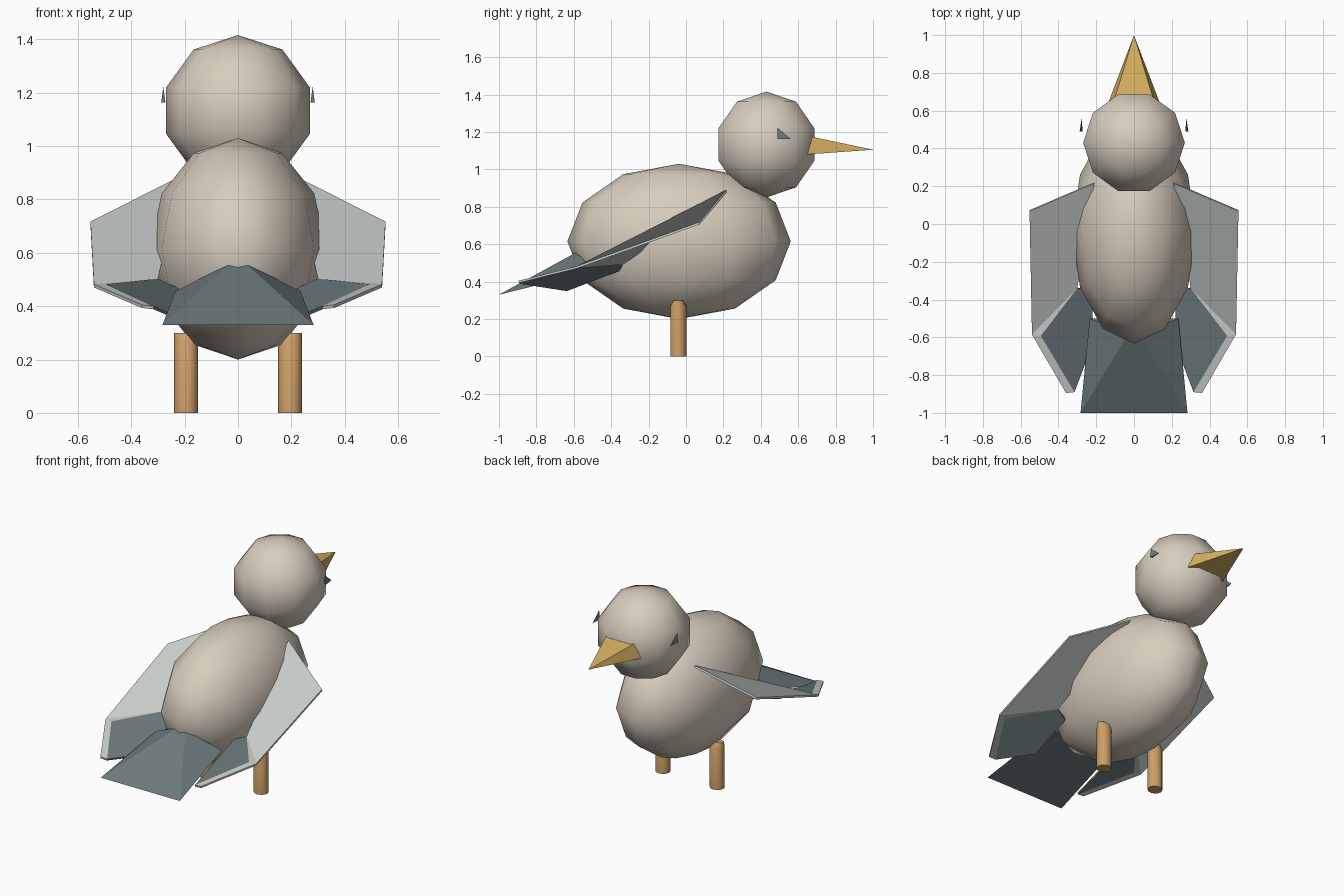
import bpy, bmesh, math
from mathutils import Matrix, Vector

cube = bpy.data.objects.get("Cube")
if cube:
    bpy.data.objects.remove(cube, do_unlink=True)


def material(name, rgb):
    m = bpy.data.materials.new(name)
    m.use_nodes = True
    m.diffuse_color = (*rgb, 1)
    m.node_tree.nodes["Principled BSDF"].inputs["Base Color"].default_value = (*rgb, 1)
    return m


CREAM = material("cream", (0.68, 0.61, 0.51))
GREY = material("light grey", (0.58, 0.62, 0.60))
SLATE = material("slate", (0.15, 0.195, 0.205))
YELLOW = material("beak yellow", (0.67, 0.43, 0.12))
ORANGE = material("leg orange", (0.61, 0.35, 0.14))


def finish(name, bm, mats, smooth=False, mirror=False):
    """Turn a bmesh into a named object, optionally mirrored across x."""
    mesh = bpy.data.meshes.new(name)
    for f in bm.faces:
        f.smooth = smooth
    bm.to_mesh(mesh)
    bm.free()
    for m in mats:
        mesh.materials.append(m)
    obj = bpy.data.objects.new(name, mesh)
    bpy.context.collection.objects.link(obj)
    if mirror:
        obj.modifiers.new("mirror", "MIRROR").use_mirror_merge = False
    return obj


def ellipsoid(name, centre, radii, segments, rings, mat):
    bm = bmesh.new()
    # quarter turn so that a corner of the outline lies on the x axis
    turn = Matrix.Rotation(math.pi / 2, 4, "Z")
    bmesh.ops.create_uvsphere(bm, u_segments=segments, v_segments=rings, radius=1, matrix=turn)
    bmesh.ops.scale(bm, vec=radii, verts=bm.verts)
    bmesh.ops.translate(bm, vec=centre, verts=bm.verts)
    return finish(name, bm, [mat], smooth=True)


def hull(name, points, mat, mirror=False):
    """Flat-faced convex solid around a few corner points."""
    bm = bmesh.new()
    for p in points:
        bm.verts.new(p)
    bmesh.ops.convex_hull(bm, input=bm.verts)
    bmesh.ops.recalc_face_normals(bm, faces=bm.faces)
    return finish(name, bm, [mat], mirror=mirror)


def both_sides(points):
    return [(s * x, y, z) for x, y, z in points for s in (1, -1)]


# Body and head
ellipsoid("body", (0, -0.037, 0.615), (0.33, 0.597, 0.415), 12, 6, CREAM)
ellipsoid("head", (0, 0.43, 1.133), (0.283, 0.283, 0.283), 10, 5, CREAM)

# Beak and tail wedges
hull("beak", [(0, 1, 1.105)] + both_sides([(0.1, 0.67, 1.175), (0.135, 0.645, 1.08)]), YELLOW)
hull("tail", both_sides([(0.03, -0.58, 0.56), (0.235, -0.5, 0.455), (0.283, -1, 0.33)]), SLATE)

# Eyes: thin slivers beside the head
hull("eyes", [(0.28, 0.49, 1.222), (0.288, 0.49, 1.163), (0.272, 0.49, 1.165),
              (0.277, 0.56, 1.163)], SLATE, mirror=True)

# Legs: short round posts, narrowed front to back at the top
bm = bmesh.new()
bmesh.ops.create_cone(bm, cap_ends=True, segments=12, radius1=1, radius2=1, depth=1)
bmesh.ops.scale(bm, vec=(0.045, 0.043, 0.27), verts=bm.verts)
bmesh.ops.translate(bm, vec=(0.195, -0.041, 0.135), verts=bm.verts)
cap = max(bm.faces, key=lambda f: f.calc_center_median().z)
top = bmesh.ops.extrude_face_region(bm, geom=[cap])["geom"]
bm.faces.remove(cap)
for v in top:
    if isinstance(v, bmesh.types.BMVert):
        v.co.z = 0.3
        v.co.y = -0.041 + (v.co.y + 0.041) * 0.55
legs = finish("legs", bm, [ORANGE], mirror=True)
bpy.context.view_layer.objects.active = legs
legs.select_set(True)
bpy.ops.object.shade_smooth_by_angle(angle=math.radians(40))
legs.select_set(False)

# Wings: twisted grey panel with a slate feather panel and a grey rim behind it
corners = {
    "shoulder": (0.21, 0.215, 0.89), "elbow": (0.553, 0.068, 0.717),
    "wrist": (0.54, -0.585, 0.482), "tip": (0.36, -0.895, 0.405),
    "seam_root": (0.3, -0.34, 0.503), "seam_end": (0.493, -0.592, 0.482),
    "feather_tip": (0.315, -0.89, 0.4), "feather_back": (0.22, -0.64, 0.36),
    "feather_root": (0.22, -0.36, 0.467),
}
panels = [
    ("shoulder seam_root wrist elbow", 0),
    ("wrist seam_root seam_end", 0),
    ("wrist seam_end feather_tip tip", 0),
    ("seam_root feather_root feather_back feather_tip seam_end", 1),
]
bm = bmesh.new()
verts = {k: bm.verts.new(Vector(p)) for k, p in corners.items()}
for names, index in panels:
    bm.faces.new([verts[n] for n in names.split()]).material_index = index
wings = finish("wings", bm, [GREY, SLATE], mirror=True)
solid = wings.modifiers.new("thickness", "SOLIDIFY")
solid.thickness = 0.012
solid.offset = -1
